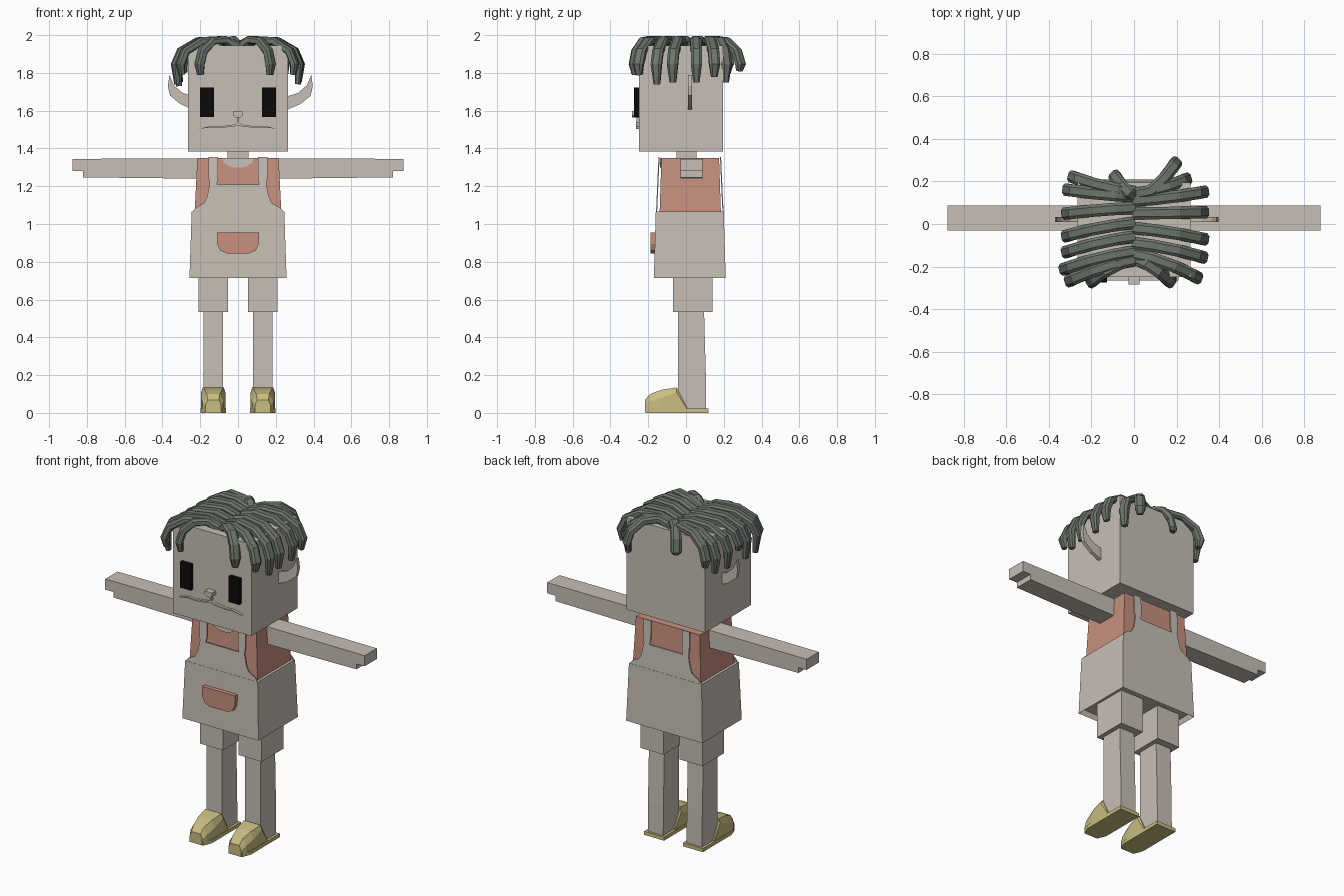
import bpy, bmesh
from mathutils import Vector

cube = bpy.data.objects.get("Cube")
if cube:
    bpy.data.objects.remove(cube)


def material(name, rgb):
    m = bpy.data.materials.new(name)
    m.use_nodes = True
    m.diffuse_color = (*rgb, 1)
    m.node_tree.nodes["Principled BSDF"].inputs["Base Color"].default_value = (*rgb, 1)
    return m


SKIN = material("pale beige", (0.57, 0.52, 0.46))
SHIRT = material("salmon", (0.57, 0.28, 0.21))
HAIR = material("grey green", (0.15, 0.175, 0.15))
SHOE = material("mustard", (0.58, 0.51, 0.22))
BLACK = material("black", (0.003, 0.003, 0.003))


def finish(name, bm, mat):
    bmesh.ops.recalc_face_normals(bm, faces=bm.faces)
    mesh = bpy.data.meshes.new(name)
    bm.to_mesh(mesh)
    bm.free()
    mesh.materials.append(mat)
    ob = bpy.data.objects.new(name, mesh)
    bpy.context.collection.objects.link(ob)
    return ob


def loft(name, rings, mat, hollow=0):
    """Skin equal-sized rings of points and cap both ends."""
    bm = bmesh.new()
    vs = [[bm.verts.new(p) for p in r] for r in rings]
    n = len(vs[0])
    for a, b in zip(vs, vs[1:]):
        for i in range(n):
            j = (i + 1) % n
            bm.faces.new((a[i], a[j], b[j], b[i]))
    first = bm.faces.new(vs[0])
    bm.faces.new(vs[-1])
    if hollow:
        bmesh.ops.recalc_face_normals(bm, faces=bm.faces)
        bmesh.ops.inset_region(bm, faces=[first], thickness=0.015)
        bmesh.ops.translate(bm, verts=first.verts, vec=(0, 0, hollow))
    return finish(name, bm, mat)


def rect(x0, x1, y0, y1, z):
    return [(x0, y0, z), (x1, y0, z), (x1, y1, z), (x0, y1, z)]


def box(name, x0, x1, y0, y1, z0, z1, mat):
    return loft(name, [rect(x0, x1, y0, y1, z0), rect(x0, x1, y0, y1, z1)], mat)


def plate(name, outline, y0, y1, mat, lean=0):
    """Extrude an x-z outline along y; lean tilts it with height."""
    return loft(name, [[(x, y + lean * (z - 1.06), z) for x, z in outline]
                       for y in (y0, y1)], mat)


def flip(outline, s):
    return [(s * x, z) for x, z in outline]


def mirrored(half):
    return half + [(-x, z) for x, z in reversed(half)]


# Head, neck and torso
box("head", -0.265, 0.265, -0.25, 0.195, 1.385, 1.945, SKIN)
box("neck", -0.055, 0.055, -0.05, 0.055, 1.33, 1.40, SKIN)
loft("shirt", [rect(-0.23, 0.23, -0.14, 0.185, 1.05),
               rect(-0.215, 0.215, -0.13, 0.175, 1.35)], SHIRT)
loft("skirt", [rect(-0.257, 0.257, -0.17, 0.21, 0.715),
               rect(-0.245, 0.245, -0.16, 0.20, 1.065)], SKIN, hollow=0.03)
plate("neckline", mirrored([(0.085, 1.35), (0.075, 1.325), (0.045, 1.305), (0.015, 1.298)]),
      -0.147, -0.139, SKIN, 0.035)

# Apron bib and straps, front and back
bib = mirrored([(0.245, 1.06), (0.225, 1.085), (0.18, 1.11), (0.165, 1.14), (0.15, 1.21)])
strap = [(0.115, 1.20), (0.148, 1.20), (0.155, 1.24), (0.155, 1.355), (0.105, 1.355), (0.105, 1.24)]
for side, y, lean in (("front", -0.159, 0.045), ("back", 0.193, -0.045)):
    plate(side + "_bib", bib, y, y + 0.006, SKIN, lean)
    for s, lr in ((1, "left"), (-1, "right")):
        plate(f"{side}_strap_{lr}", flip(strap, s), y, y + 0.006, SKIN, lean)

# Pocket
plate("pocket", mirrored([(0.11, 0.955), (0.11, 0.895), (0.095, 0.86), (0.06, 0.845)]),
      -0.188, -0.155, SHIRT)

# Face
plate("nose", mirrored([(0.025, 1.597), (0.025, 1.575), (0.012, 1.565)]), -0.285, -0.25, SKIN)
box("nose_bridge", -0.006, 0.006, -0.262, -0.25, 1.525, 1.57, SKIN)
lip = [(0, 1.54), (0.025, 1.526), (0.1, 1.516), (0.15, 1.518), (0.21, 1.503),
       (0.15, 1.511), (0.1, 1.508), (0.02, 1.516), (0, 1.522)]
ear = [(0.25, 1.60), (0.33, 1.635), (0.385, 1.68), (0.396, 1.73), (0.388, 1.79),
       (0.365, 1.735), (0.32, 1.695), (0.25, 1.672)]


def shoe_ring(cx, y, w, wt, zs, zt):
    return [(cx - w, y, 0.004), (cx + w, y, 0.004), (cx + w, y, zs),
            (cx + wt, y, zt), (cx - wt, y, zt), (cx - w, y, zs)]


# Paired parts
for s, lr in ((1, "left"), (-1, "right")):
    plate("mouth_" + lr, flip(lip, s), -0.266, -0.249, SKIN)
    box("eye_" + lr, s * 0.127, s * 0.2, -0.275, -0.249, 1.567, 1.723, BLACK)
    plate("ear_" + lr, [(x - (0.02 if s < 0 else 0), z) for x, z in ear] if s > 0
          else [(-x + 0.025, z) for x, z in ear], 0.01, 0.032, SKIN)
    arm = [(0.2, 1.24), (0.82, 1.247), (0.82, 1.28), (0.875, 1.28), (0.875, 1.345), (0.2, 1.347)]
    plate("arm_" + lr, flip(arm, s), -0.03, 0.088, SKIN)
    c = s * 0.131
    loft("shorts_leg_" + lr, [rect(c - 0.078, c + 0.078, -0.07, 0.14, 0.535),
                              rect(c - 0.078, c + 0.078, -0.07, 0.14, 0.76)], SKIN)
    loft("leg_" + lr, [rect(c - 0.052, c + 0.052, -0.043, 0.107, 0.02),
                       rect(c - 0.052, c + 0.052, -0.043, 0.105, 0.2),
                       rect(c - 0.052, c + 0.052, -0.043, 0.095, 0.56)], SKIN)
    loft("shoe_" + lr, [shoe_ring(c, -0.218, 0.042, 0.03, 0.04, 0.068),
                        shoe_ring(c, -0.19, 0.056, 0.034, 0.06, 0.1),
                        shoe_ring(c, -0.13, 0.064, 0.045, 0.08, 0.122),
                        shoe_ring(c, -0.05, 0.064, 0.055, 0.11, 0.135),
                        shoe_ring(c, 0.005, 0.064, 0.06, 0.022, 0.028)], SHOE)
    loft("sole_" + lr, [[(c + a, y, z) for a, y in
                         ((-0.045, -0.215), (0.045, -0.215), (0.067, -0.16), (0.067, 0.12),
                          (-0.067, 0.12), (-0.067, -0.16))] for z in (0, 0.022)], SHOE)


# Hair locks arch up from the parting, then hang down
ARCH = [(0, 1.945), (0.28, 1.974), (0.65, 1.968), (0.93, 1.915), (1.02, 1.845), (0.99, None)]


def lock(name, root, tip, tip_z):
    root, tip = Vector(root), Vector(tip)
    pts = []
    for f, z in ARCH:
        bend = (tip.y - root.y) * (f * f - f) * 0.5
        p = root.lerp(tip, f)
        pts.append(Vector((p.x, p.y + bend, tip_z if z is None else z)))
    out = (tip - root).normalized()
    wide = Vector((-out.y, out.x, 0))
    rings = []
    for i, p in enumerate(pts):
        tangent = pts[min(i + 1, len(pts) - 1)] - pts[max(i - 1, 0)]
        up = tangent.cross(wide).normalized()
        w, h = (0.017, 0.014) if i == len(pts) - 1 else (0.029, 0.021)
        rings.append([p + wide * (a * w) + up * (b * h) for a, b in
                      ((-1, -0.6), (-0.6, -1), (0.6, -1), (1, -0.6),
                       (1, 0.5), (0.55, 1), (-0.55, 1), (-1, 0.5))])
    loft(name, rings, HAIR)


LOCKS = [
    ((0, 0.13), (-0.31, 0.16), 1.75), ((0, 0.075), (-0.315, 0.05), 1.74),
    ((0, 0.005), (-0.315, -0.055), 1.81), ((0, -0.06), (-0.315, -0.13), 1.73),
    ((0, -0.13), (-0.325, -0.21), 1.74), ((0, -0.17), (-0.30, -0.265), 1.79),
    ((-0.02, -0.17), (-0.20, -0.27), 1.79), ((0, 0.15), (-0.285, 0.22), 1.80),
    ((0, 0.11), (0.325, 0.15), 1.78), ((0, 0.05), (0.325, 0.055), 1.75),
    ((0, -0.02), (0.325, -0.07), 1.75), ((0, -0.09), (0.32, -0.155), 1.74),
    ((0, -0.14), (0.295, -0.25), 1.79), ((0.02, -0.17), (0.17, -0.27), 1.79),
    ((0, 0.14), (0.245, 0.21), 1.75), ((0.04, 0.13), (0.195, 0.285), 1.81),
    ((0, 0.13), (-0.09, 0.225), 1.83),
]
for i, (root, tip, z) in enumerate(LOCKS):
    lock(f"hair_lock_{i + 1}", root, tip, z)
